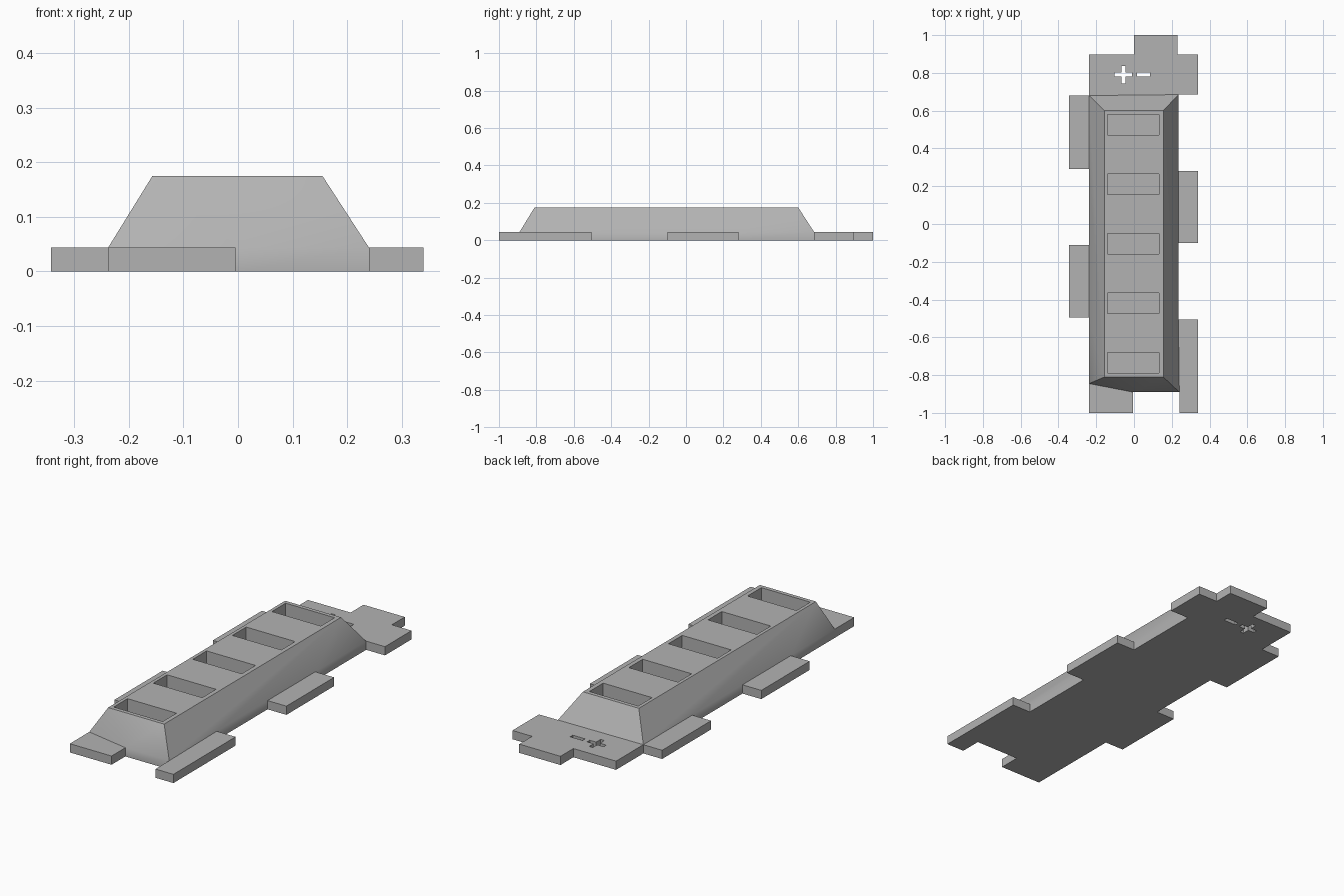
import bpy, bmesh, math

cube = bpy.data.objects.get("Cube")
if cube:
    bpy.data.objects.remove(cube, do_unlink=True)

# Single plain grey
grey = bpy.data.materials.new("plain_grey")
grey.use_nodes = True
tone = (0.45, 0.45, 0.45, 1)
grey.diffuse_color = tone
grey.node_tree.nodes["Principled BSDF"].inputs["Base Color"].default_value = tone

PLATE, TOP = 0.044, 0.175
L, R = -0.238, 0.235          # body sides
TL, TR = -0.343, 0.34         # outer edges of the side tabs


def at(points, z):
    return [(x, y, z) for x, y in points]


def finish(name, faces):
    """Weld loose polygons into one object."""
    bm = bmesh.new()
    for f in faces:
        bm.faces.new([bm.verts.new(p) for p in f])
    bmesh.ops.remove_doubles(bm, verts=bm.verts, dist=0.0005)
    bmesh.ops.recalc_face_normals(bm, faces=bm.faces)
    mesh = bpy.data.meshes.new(name)
    bm.to_mesh(mesh)
    bm.free()
    mesh.materials.append(grey)
    ob = bpy.data.objects.new(name, mesh)
    bpy.context.collection.objects.link(ob)
    return ob


def walls(outline, z0, z1):
    return [[(*a, z0), (*b, z0), (*b, z1), (*a, z1)]
            for a, b in zip(outline, outline[1:] + outline[:1])]


def prism(name, outline, z0, z1):
    return finish(name, walls(outline, z0, z1) + [at(outline, z0), at(outline, z1)])


def rect(x0, x1, y0, y1):
    return [(x0, y0), (x1, y0), (x1, y1), (x0, y1)]


# Tabs round the base, each listed counter-clockwise from its first body corner
front_left = [(L, -0.845), (L, -1), (-0.005, -1), (-0.005, -0.89)]
front_right = [(0.24, -0.89), (0.24, -1), (TR, -1), (TR, -0.505), (R, -0.505)]
right_mid = [(R, -0.1), (TR, -0.1), (TR, 0.28), (R, 0.28)]
back = [(R, 0.685), (TR, 0.685), (TR, 0.897), (0.23, 0.897), (0.23, 1),
        (0, 1), (0, 0.897), (L, 0.897), (L, 0.68)]
left_back = [(L, 0.68), (TL, 0.68), (TL, 0.29), (L, 0.29)]
left_mid = [(L, -0.11), (TL, -0.11), (TL, -0.495), (L, -0.495)]
tabs = [front_left, front_right, right_mid, back, left_back, left_mid]
outline = list(dict.fromkeys(p for tab in tabs for p in tab))

# Sloping body sides rise from the inner corners of the tabs
fl, fr, br, bl = at(rect(-0.157, 0.155, -0.81, 0.60), TOP)
right_base = at([front_right[0], front_right[-1], right_mid[0], right_mid[-1], back[0]], PLATE)
left_base = at([left_back[0], left_back[-1], left_mid[0], left_mid[-1], front_left[0]], PLATE)
f0, f1, f2 = at([front_left[0], front_left[-1], front_right[0]], PLATE)
slopes = [right_base + [br, fr], left_base + [fl, bl],
          [right_base[-1], left_base[0], bl, br],
          [f0, f1, fl], [f1, f2, fr, fl]]

body = finish("slotted_housing",
              walls(outline, 0, PLATE) + [at(outline, 0)]
              + [at(t, PLATE) for t in tabs] + slopes + [[fl, fr, br, bl]])

# Five pockets in the top, plus and minus marks through the back plate
cutters = [prism("pocket_cutter", rect(-0.14, 0.133, y, y + 0.11), PLATE + 0.001, 0.3)
           for y in (0.47 - 0.315 * i for i in range(5))]
cx, cy, a, w = -0.056, 0.791, 0.046, 0.0105
plus = [(cx + sx * u, cy + sy * v)
        for sx, sy, pts in ((1, 1, ((a, w), (w, w), (w, a))),
                            (-1, 1, ((w, a), (w, w), (a, w))),
                            (-1, -1, ((a, w), (w, w), (w, a))),
                            (1, -1, ((w, a), (w, w), (a, w))))
        for u, v in pts]
cutters.append(prism("plus_cutter", plus, -0.1, 0.1))
cutters.append(prism("minus_cutter", rect(0.016, 0.085, cy - w, cy + w), -0.1, 0.1))

bpy.ops.object.select_all(action="DESELECT")
bpy.context.view_layer.objects.active = body
body.select_set(True)
for c in cutters:
    mod = body.modifiers.new("cut", "BOOLEAN")
    mod.operation, mod.solver, mod.object = "DIFFERENCE", "EXACT", c
    bpy.ops.object.modifier_apply(modifier=mod.name)
    bpy.data.objects.remove(c, do_unlink=True)

bpy.ops.object.shade_smooth_by_angle(angle=math.radians(38))
